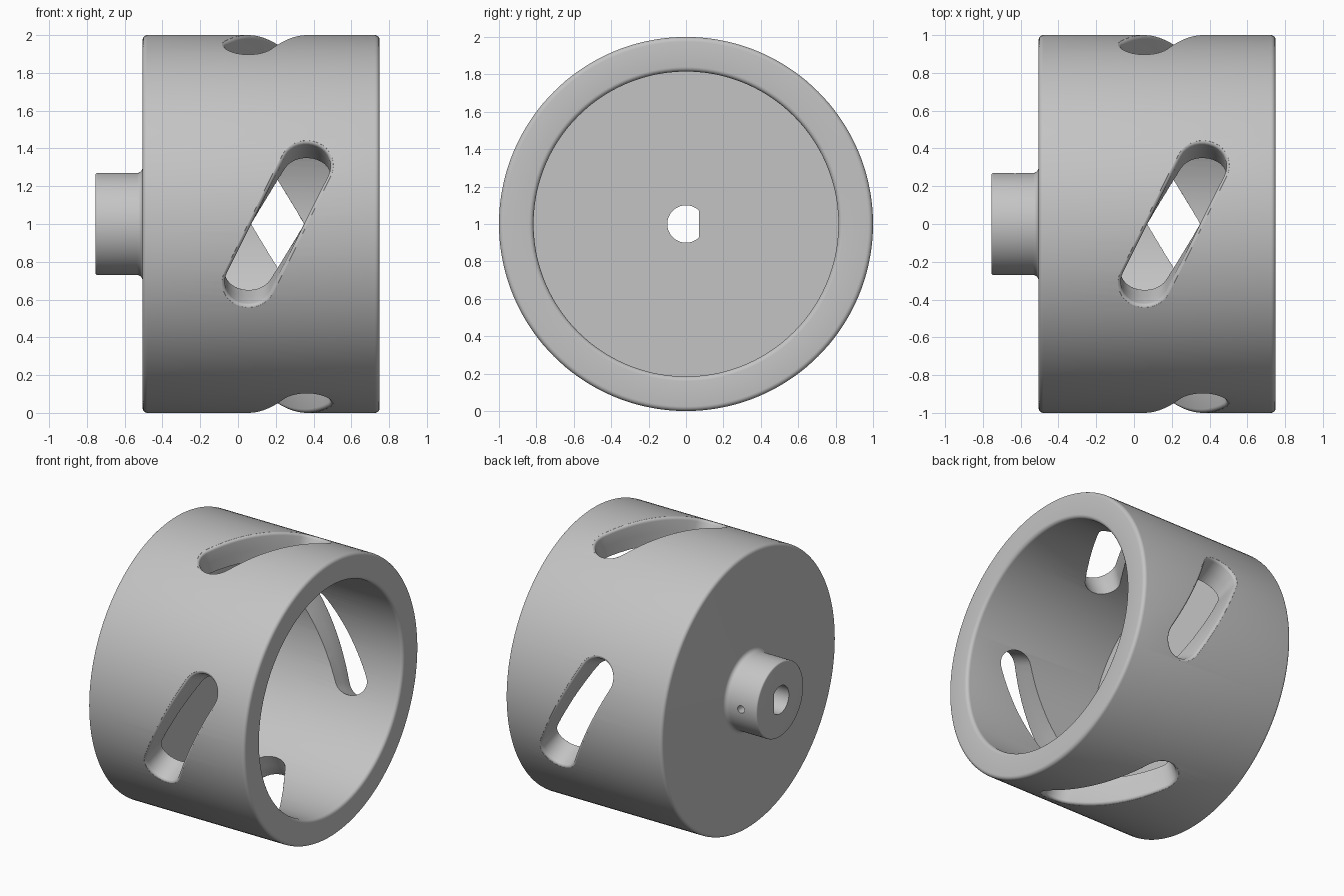
import bpy, bmesh
from math import sin, cos, pi, radians, hypot

if "Cube" in bpy.data.objects:
    bpy.data.objects.remove(bpy.data.objects["Cube"], do_unlink=True)

CENTRE_Z = 1.0
WALL_INNER = 0.815
SLOT_HALF_WIDTH = 0.126
SLOT_END = 0.317      # angle of each rounded end's centre
SLOT_PITCH = 0.486    # travel along the axis per radian
SLOT_X = 0.21
SLOT_FILLET = 0.02


def loft(name, rings):
    """Skin a list of equal rings of points and cap both ends."""
    bm = bmesh.new()
    loops = [[bm.verts.new(p) for p in ring] for ring in rings]
    n = len(loops[0])
    for a, b in zip(loops, loops[1:]):
        for i in range(n):
            j = (i + 1) % n
            bm.faces.new((a[i], a[j], b[j], b[i]))
    bm.faces.new(loops[0])
    bm.faces.new(loops[-1])
    bmesh.ops.recalc_face_normals(bm, faces=bm.faces)
    mesh = bpy.data.meshes.new(name)
    bm.to_mesh(mesh)
    bm.free()
    obj = bpy.data.objects.new(name, mesh)
    bpy.context.collection.objects.link(obj)
    return obj


def arc(cx, cr, radius, start, end, steps=5):
    angles = [radians(start + (end - start) * i / steps) for i in range(steps + 1)]
    return [(cx + radius * cos(a), cr + radius * sin(a)) for a in angles]


def polar(x, r, angle):
    """Point around the drum axis; angle zero is the front."""
    return (x, -r * cos(angle), CENTRE_Z + r * sin(angle))


def ring(x, r, n):
    return [polar(x, r, 2 * pi * i / n) for i in range(n)]


# Drum and hub as one turned profile of (x, radius)
profile = (arc(-0.745, 0.26, 0.01, 180, 90, 3)
           + arc(-0.535, 0.30, 0.03, 270, 360)
           + arc(-0.48, 0.975, 0.025, 180, 90)
           + arc(0.725, 0.975, 0.025, 90, 0)
           + arc(0.725, WALL_INNER + 0.025, 0.025, 0, -90)
           + [(-0.32, WALL_INNER)])
drum = loft("slotted_drum", [ring(x, r, 144) for x, r in profile])


def slot_outline(half_width):
    """Rounded slot as (angle, x) pairs along a helix."""
    length = hypot(1, SLOT_PITCH)
    ua, ux = 1 / length, SLOT_PITCH / length
    half = SLOT_END * length
    pts = []
    for side in (1, -1):
        for i in range(17):                       # rounded end
            a = pi * i / 16 - pi / 2
            pts.append((side * (half + half_width * cos(a)), side * half_width * sin(a)))
        for i in range(1, 12):                    # straight side
            pts.append((side * half * (1 - i / 6), side * half_width))
    return [(s * ua - t * ux, SLOT_X + s * ux + t * ua) for s, t in pts]


def slot_cutter(turn):
    # Straight radial walls that flare into a rounded outer edge
    f = SLOT_FILLET
    levels = [(0.6, 0), (0.9, 0)]
    levels += [(1 - f + f * sin(a), f * (1 - cos(a)))
               for a in (radians(d) for d in (0, 20, 40, 60, 75))]
    levels += [(1.01, f), (1.4, f)]
    return loft("slot_cutter", [[polar(x, r, a + turn) for a, x in
                                 slot_outline(SLOT_HALF_WIDTH + grow)]
                                for r, grow in levels])


cutters = [slot_cutter(k * pi / 2) for k in range(4)]

# Flat-sided shaft bore
bore = [(min(0.1 * cos(2 * pi * i / 48), 0.07), 0.1 * sin(2 * pi * i / 48)) for i in range(48)]
cutters.append(loft("bore_cutter", [[(x, y, CENTRE_Z + z) for y, z in bore]
                                    for x in (-1, 0)]))

# Set screw hole through one side of the hub
cutters.append(loft("screw_cutter", [[(-0.63 + 0.027 * cos(2 * pi * i / 24), y,
                                       CENTRE_Z + 0.027 * sin(2 * pi * i / 24))
                                      for i in range(24)] for y in (0.01, 0.4)]))

bpy.ops.object.select_all(action="DESELECT")
bpy.context.view_layer.objects.active = drum
drum.select_set(True)
for cutter in cutters:
    cutter.hide_render = True
    mod = drum.modifiers.new(cutter.name, "BOOLEAN")
    mod.operation = "DIFFERENCE"
    mod.solver = "EXACT"
    mod.object = cutter
    bpy.ops.object.modifier_apply(modifier=mod.name)
for cutter in cutters:
    bpy.data.objects.remove(cutter, do_unlink=True)
bpy.ops.object.shade_smooth_by_angle(angle=radians(32))

# Single grey finish
grey = bpy.data.materials.new("plain_grey")
grey.use_nodes = True
colour = (0.55, 0.55, 0.55, 1)
grey.diffuse_color = colour
grey.node_tree.nodes["Principled BSDF"].inputs["Base Color"].default_value = colour
drum.data.materials.clear()
drum.data.materials.append(grey)
